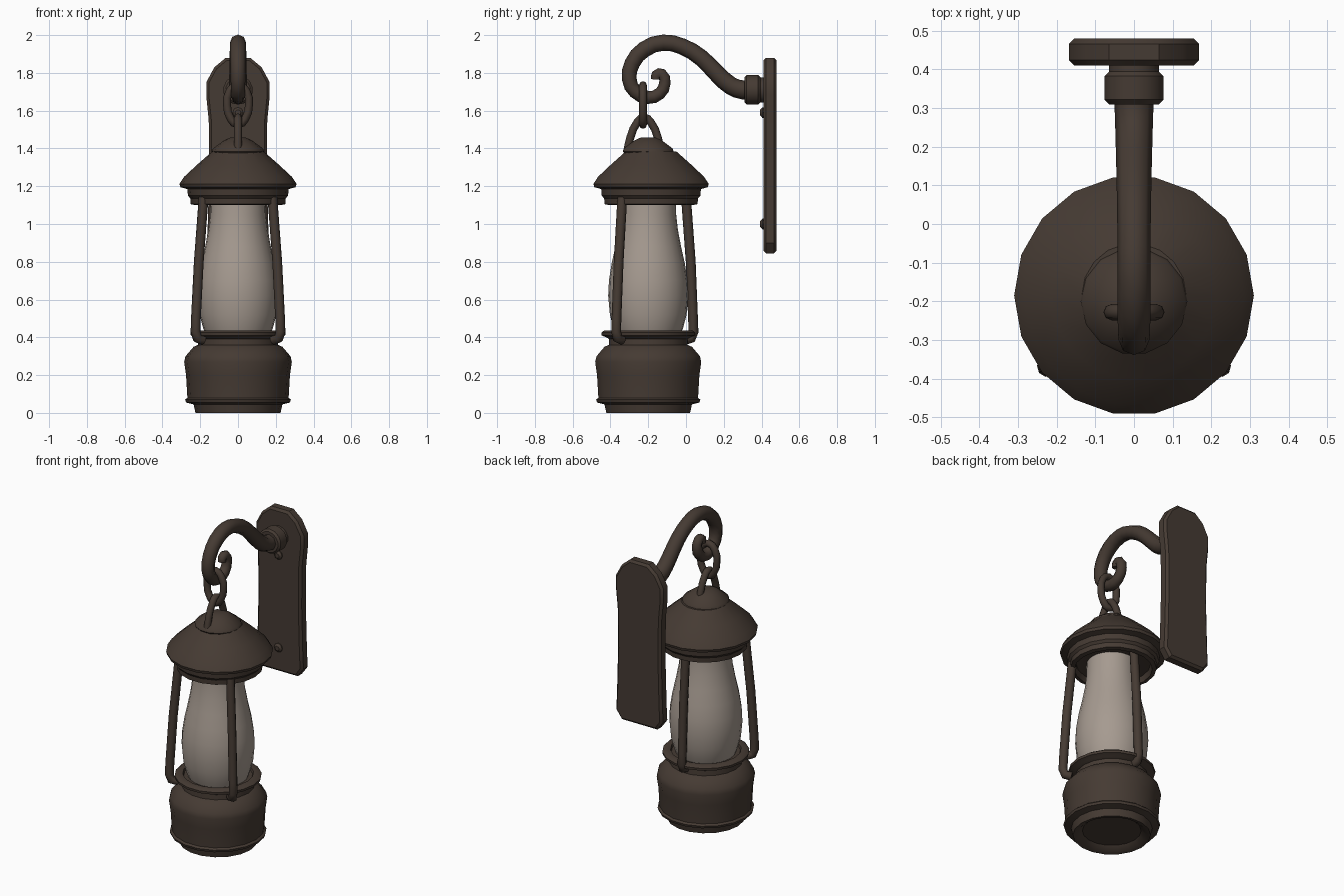
import bpy, bmesh, math
from mathutils import Vector

if "Cube" in bpy.data.objects:
    bpy.data.objects.remove(bpy.data.objects["Cube"])

AXIS_Y = -0.2


def material(name, rgb, rough):
    m = bpy.data.materials.new(name)
    m.use_nodes = True
    m.diffuse_color = (*rgb, 1)
    b = next(n for n in m.node_tree.nodes if n.type == 'BSDF_PRINCIPLED')
    b.inputs["Base Color"].default_value = (*rgb, 1)
    b.inputs["Roughness"].default_value = rough
    return m


IRON = material("dark_brown_iron", (0.060, 0.043, 0.033), 0.7)
GLASS = material("frosted_glass", (0.38, 0.325, 0.28), 0.5)


def select_only(ob):
    bpy.ops.object.select_all(action='DESELECT')
    ob.select_set(True)
    bpy.context.view_layer.objects.active = ob


def finish(ob, mat, angle=40):
    ob.data.materials.append(mat)
    select_only(ob)
    bpy.ops.object.shade_smooth_by_angle(angle=math.radians(angle))
    return ob


def from_bmesh(name, bm, mat, angle=40):
    bmesh.ops.recalc_face_normals(bm, faces=bm.faces)
    me = bpy.data.meshes.new(name)
    bm.to_mesh(me)
    bm.free()
    ob = bpy.data.objects.new(name, me)
    bpy.context.collection.objects.link(ob)
    return finish(ob, mat, angle)


def lathe(name, profile, mat, sides=18, y=AXIS_Y, angle=40):
    """Turn (radius, height) points round a vertical axis and cap both ends."""
    bm = bmesh.new()
    rings = []
    for r, z in profile:
        turn = [2 * math.pi * i / sides for i in range(sides)]
        rings.append([bm.verts.new((r * math.cos(a), y + r * math.sin(a), z)) for a in turn])
    for low, high in zip(rings, rings[1:]):
        for i in range(sides):
            j = (i + 1) % sides
            bm.faces.new((low[i], low[j], high[j], high[i]))
    bm.faces.new(rings[0])
    bm.faces.new(rings[-1])
    return from_bmesh(name, bm, mat, angle)


def tube(name, points, radius, mat=IRON, closed=False, taper=None, steps=3, bezier=True):
    """Round bar along a path, turned into a mesh."""
    cu = bpy.data.curves.new(name, 'CURVE')
    cu.dimensions = '3D'
    cu.bevel_depth = radius
    cu.bevel_resolution = 2
    cu.resolution_u = steps
    cu.use_fill_caps = True
    sp = cu.splines.new('BEZIER' if bezier else 'POLY')
    pts = sp.bezier_points if bezier else sp.points
    pts.add(len(points) - 1)
    for i, (p, q) in enumerate(zip(pts, points)):
        if bezier:
            p.co = q
            p.handle_left_type = p.handle_right_type = 'AUTO'
        else:
            p.co = (*q, 1)
        p.radius = taper(i / (len(points) - 1)) if taper else 1
    sp.use_cyclic_u = closed
    ob = bpy.data.objects.new(name, cu)
    bpy.context.collection.objects.link(ob)
    select_only(ob)
    bpy.ops.object.convert(target='MESH')
    return finish(bpy.context.object, mat, 50)


def disc(name, radius, depth, center, sides=12, bevel=0.01):
    """Short cylinder lying along y, with softened rims."""
    bpy.ops.mesh.primitive_cylinder_add(vertices=sides, radius=radius, depth=depth,
                                        location=center, rotation=(math.pi / 2, 0, 0))
    ob = bpy.context.object
    ob.name = name
    mod = ob.modifiers.new("soft_rim", 'BEVEL')
    mod.width = bevel
    mod.limit_method = 'ANGLE'
    mod.angle_limit = math.radians(50)
    return finish(ob, IRON)


# Fuel tank with foot ring, shoulder and gallery
lathe("fuel_tank", [(0.17, 0.03), (0.2, 0.005), (0.225, 0.0), (0.235, 0.045), (0.275, 0.055),
                    (0.28, 0.07), (0.268, 0.08), (0.275, 0.2), (0.285, 0.27), (0.278, 0.3),
                    (0.235, 0.35), (0.212, 0.36), (0.21, 0.4)], IRON)
lathe("gallery_ring", [(0.2, 0.385), (0.225, 0.4), (0.25, 0.41), (0.252, 0.425),
                       (0.235, 0.437), (0.205, 0.435), (0.2, 0.42)], IRON)

# Glass chimney
lathe("glass_chimney", [(0.165, 0.4), (0.185, 0.45), (0.203, 0.52), (0.212, 0.62), (0.208, 0.7),
                        (0.194, 0.79), (0.174, 0.88), (0.157, 0.97), (0.148, 1.05),
                        (0.145, 1.15)], GLASS, 24, AXIS_Y, 60)

# Hood: hollow collar, conical roof and top cap
lathe("hood_roof", [(0.16, 1.14), (0.215, 1.135), (0.225, 1.1), (0.25, 1.105), (0.252, 1.135),
                    (0.265, 1.15), (0.268, 1.185), (0.305, 1.195), (0.31, 1.212),
                    (0.285, 1.25), (0.215, 1.315), (0.135, 1.385)], IRON, 18, -0.185, 35)
lathe("hood_cap", [(0.125, 1.37), (0.138, 1.385), (0.132, 1.4), (0.075, 1.442),
                   (0.04, 1.458)], IRON, 14)

# Three guard bars, hooked in at the gallery
for name, deg, low, high in (("guard_bar_back", 90, 0.24, 0.2),
                             ("guard_bar_left", -37, 0.282, 0.228),
                             ("guard_bar_right", 217, 0.282, 0.228)):
    out = Vector((math.cos(math.radians(deg)), math.sin(math.radians(deg)), 0))
    path = [(low - 0.05, 0.385), (low - 0.012, 0.395), (low, 0.43), (low - 0.003, 0.5),
            ((low + high) / 2 + 0.005, 0.8), (high, 1.14)]
    tube(name, [out * r + Vector((0, AXIS_Y, z)) for r, z in path], 0.026, bezier=False)

# Hanging chain: bail on the cap and an oval link on the hook
bail = [(-0.088, 1.39), (-0.072, 1.46), (-0.035, 1.54), (0, 1.565),
        (0.035, 1.54), (0.072, 1.46), (0.088, 1.39)]
tube("bail", [(0, -0.222 + y, z) for y, z in bail], 0.021, steps=2)
link = []
for i in range(8):
    a = i * math.pi / 4
    link.append(((0.058 + 0.006 * math.sin(a)) * math.cos(a), -0.228, 1.63 + 0.105 * math.sin(a)))
tube("chain_link", link, 0.021, closed=True, steps=2)

# Scrolled arm
arm = [(0.4, 1.71), (0.3, 1.71), (0.24, 1.73), (0.17, 1.79), (0.08, 1.88), (-0.02, 1.94),
       (-0.12, 1.96), (-0.22, 1.925), (-0.285, 1.85), (-0.3, 1.765), (-0.268, 1.7),
       (-0.2, 1.67), (-0.14, 1.69), (-0.112, 1.745), (-0.128, 1.795), (-0.158, 1.79),
       (-0.16, 1.765)]
tube("hook_arm", [(0, y, z) for y, z in arm], 0.04,
     taper=lambda t: 1.3 - 0.75 * t if t < 0.3 else min(1.075, 1.45 - 0.85 * t), steps=2)

# Wall plate: chamfered outline, pushed back and softened
half = [(0.065, 1.88), (0.125, 1.83), (0.168, 1.75), (0.168, 1.68), (0.155, 1.55),
        (0.152, 1.3), (0.16, 1.0), (0.165, 0.9), (0.125, 0.845)]
outline = half + [(-x, z) for x, z in reversed(half)]
bm = bmesh.new()
face = bm.faces.new([bm.verts.new((x, 0.41, z)) for x, z in outline])
back = bmesh.ops.extrude_face_region(bm, geom=[face])
bmesh.ops.translate(bm, vec=(0, 0.07, 0),
                    verts=[v for v in back["geom"] if isinstance(v, bmesh.types.BMVert)])
rim = [e for e in bm.edges if abs(e.verts[0].co.y - e.verts[1].co.y) < 0.001]
bmesh.ops.bevel(bm, geom=rim, offset=0.014, segments=1, affect='EDGES')
from_bmesh("wall_plate", bm, IRON, 30)

# Arm socket and rivets
disc("arm_socket", 0.078, 0.085, (0, 0.352, 1.71), 14, 0.012)
disc("socket_flange", 0.066, 0.04, (0, 0.4, 1.71), 14, 0.006)
for i, z in enumerate((1.59, 1.0)):
    disc(f"rivet_{i + 1}", 0.028, 0.03, (0, 0.407, z), 8, 0.012)
